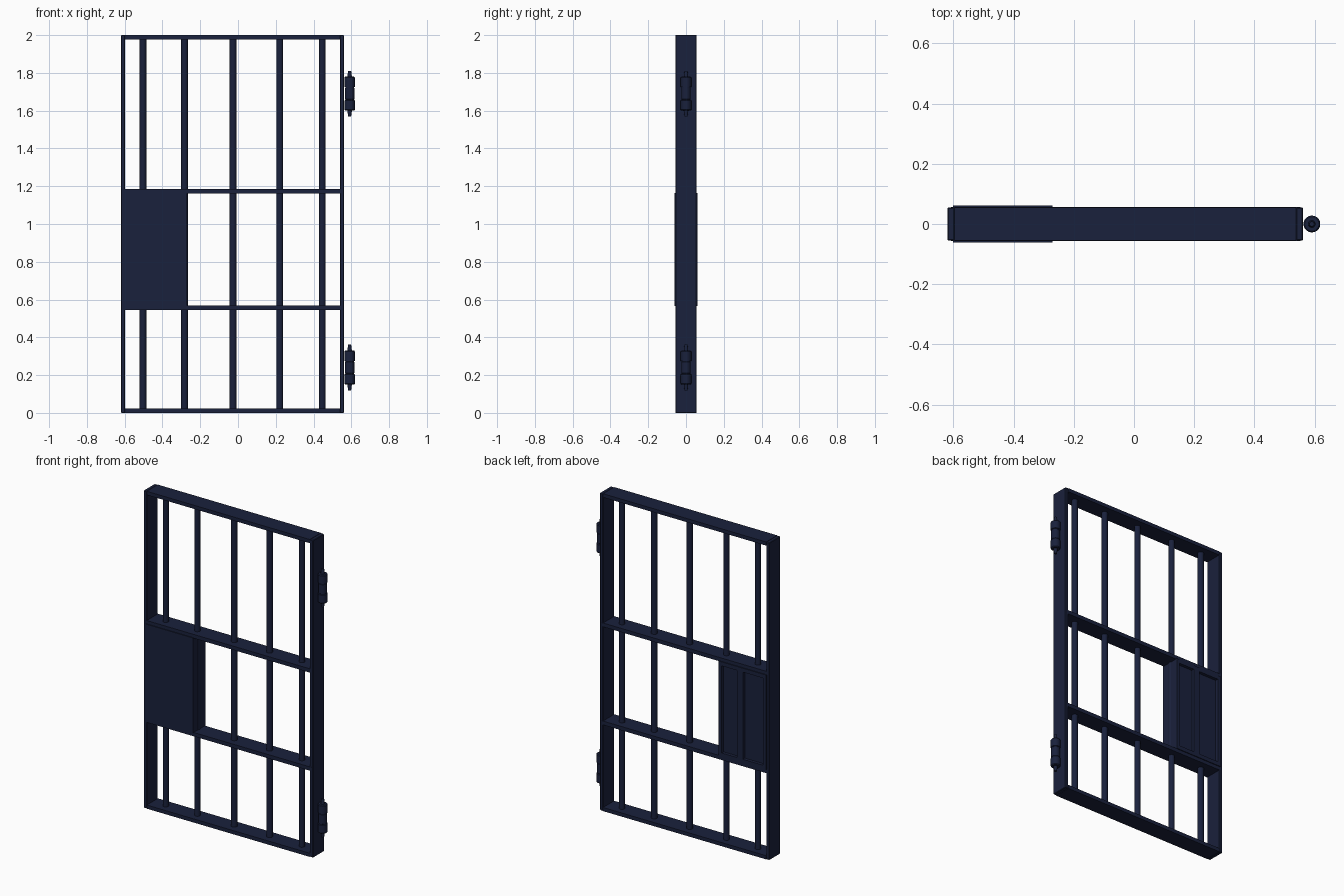
import bpy, bmesh, math

if "Cube" in bpy.data.objects:
    bpy.data.objects.remove(bpy.data.objects["Cube"])

navy = bpy.data.materials.new("dark_navy_steel")
navy.diffuse_color = (0.010, 0.015, 0.045, 1)
navy.use_nodes = True
navy.node_tree.nodes["Principled BSDF"].inputs["Base Color"].default_value = navy.diffuse_color


def finish(name, bm, bevel=0.0):
    mesh = bpy.data.meshes.new(name)
    bmesh.ops.recalc_face_normals(bm, faces=bm.faces)
    bm.to_mesh(mesh)
    bm.free()
    ob = bpy.data.objects.new(name, mesh)
    bpy.context.collection.objects.link(ob)
    mesh.materials.append(navy)
    if bevel:
        mod = ob.modifiers.new("edge_bevel", 'BEVEL')
        mod.width, mod.segments = bevel, 1
    return ob


def box(name, x0, x1, y0, y1, z0, z1, bevel=0.0):
    bm = bmesh.new()
    bmesh.ops.create_cube(bm, size=1)
    for v in bm.verts:
        v.co = ((x0 + x1) / 2 + v.co.x * (x1 - x0),
                (y0 + y1) / 2 + v.co.y * (y1 - y0),
                (z0 + z1) / 2 + v.co.z * (z1 - z0))
    return finish(name, bm, bevel)


def lathe(name, x, profile, sides=16):
    """Solid of revolution about a vertical axis from (radius, z) pairs."""
    bm = bmesh.new()
    rings = [[bm.verts.new((x + r * math.cos(2 * math.pi * i / sides),
                            r * math.sin(2 * math.pi * i / sides), z))
              for i in range(sides)] for r, z in profile]
    for a, b in zip(rings, rings[1:]):
        for i in range(sides):
            j = (i + 1) % sides
            bm.faces.new((a[i], a[j], b[j], b[i])).smooth = True
    bm.faces.new(rings[0][::-1])
    bm.faces.new(rings[-1])
    ob = finish(name, bm)
    bpy.ops.object.select_all(action='DESELECT')
    ob.select_set(True)
    bpy.context.view_layer.objects.active = ob
    bpy.ops.object.shade_smooth_by_angle(angle=math.radians(35))
    return ob


L, R, T, D = -0.62, 0.562, 0.023, 0.055

# outer frame
box("left_stile", L, L + T, -D, D, 0, 2, 0.003)
box("right_stile", R - T, R, -D, D, 0, 2, 0.003)
box("bottom_rail", L + T, R - T, -D, D, 0, T)
box("top_rail", L + T, R - T, -D, D, 2 - T, 2)

# cross rails
for name, z in (("lower_cross_rail", 0.556), ("upper_cross_rail", 1.174)):
    box(name, L + 0.012, R - 0.008, -D - 0.001, D + 0.001, z - 0.012, z + 0.012)

# vertical round bars
for i, x in enumerate((-0.503, -0.283, -0.026, 0.221, 0.446)):
    lathe(f"bar_{i + 1}", x, [(0.018, 0.015), (0.018, 1.985)])

# lock box: flat front, framed back with two sunken fields
PX0, PX1, PZ0, PZ1 = -0.602, -0.27, 0.566, 1.165
box("lock_box_body", PX0, PX1, -0.061, 0.042, PZ0, PZ1)
for name, a, b in (("outer", PX0, PX0 + 0.022), ("middle", -0.44, -0.40),
                   ("inner", PX1 - 0.022, PX1)):
    box(f"lock_box_{name}_border", a, b, 0.042, 0.062, PZ0, PZ1)
for name, a, b in (("lower", PZ0, PZ0 + 0.025), ("upper", PZ1 - 0.025, PZ1)):
    box(f"lock_box_{name}_border", PX0 + 0.022, PX1 - 0.022, 0.042, 0.0615, a, b)

# hinges with three knuckles and a pin
for name, zc in (("lower_hinge", 0.24), ("upper_hinge", 1.69)):
    k, g, p = 0.028, 0.023, 0.008
    half = [(p, -0.121), (0.012, -0.09), (k - 0.004, -0.09), (k, -0.085),
            (k, -0.036), (g, -0.034), (g, -0.031), (k - 0.003, -0.029)]
    profile = half + [(r, -z) for r, z in reversed(half)]
    lathe(name, 0.591, [(r, zc + z) for r, z in profile], 20)
